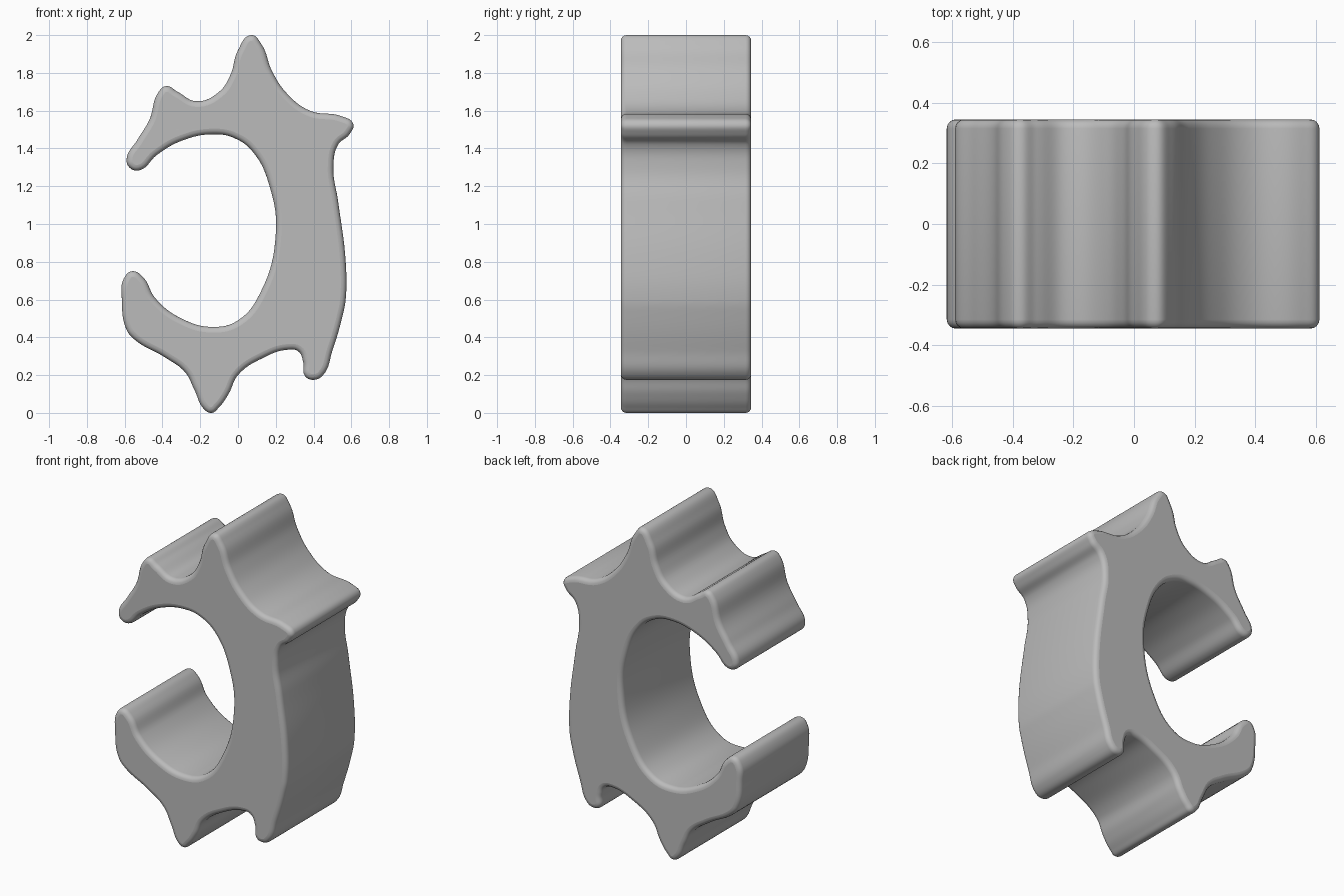
import bpy
from math import radians

default_cube = bpy.data.objects.get("Cube")
if default_cube:
    bpy.data.objects.remove(default_cube, do_unlink=True)

HALF_DEPTH = 0.345
ROUNDING = 0.03

# Outline sections, running clockwise from the top spike
upper_right = [(0.07, 2), (0.125, 1.95), (0.18, 1.81), (0.26, 1.69), (0.38, 1.6),
               (0.55, 1.57), (0.61, 1.53), (0.59, 1.475), (0.53, 1.42), (0.505, 1.3)]
spine = [(0.53, 1.12), (0.57, 0.8), (0.57, 0.6), (0.555, 0.52), (0.5, 0.33)]
foot = [(0.45, 0.2), (0.4, 0.175), (0.355, 0.195), (0.345, 0.27), (0.32, 0.325),
        (0.27, 0.335), (0.13, 0.29), (0, 0.2)]
bottom_spike = [(-0.05, 0.1), (-0.1, 0.03), (-0.14, 0), (-0.18, 0.02),
                (-0.23, 0.12), (-0.28, 0.215), (-0.38, 0.29)]
lower_hook = [(-0.55, 0.39), (-0.59, 0.44), (-0.615, 0.6), (-0.605, 0.71),
              (-0.56, 0.75), (-0.5, 0.715), (-0.44, 0.61)]
inner_hole = [(-0.3, 0.5), (-0.13, 0.455), (0, 0.49), (0.12, 0.64), (0.2, 0.95),
              (0.17, 1.19), (0.08, 1.38), (-0.02, 1.455), (-0.13, 1.475), (-0.3, 1.44)]
upper_hook = [(-0.43, 1.365), (-0.52, 1.285), (-0.57, 1.295), (-0.59, 1.34),
              (-0.53, 1.45), (-0.47, 1.55), (-0.42, 1.7), (-0.38, 1.73),
              (-0.32, 1.7), (-0.22, 1.65), (-0.1, 1.7), (-0.04, 1.79), (0, 1.92)]
outline = (upper_right + spine + foot + bottom_spike
           + lower_hook + inner_hole + upper_hook)


def make_material(name, colour):
    material = bpy.data.materials.new(name)
    material.use_nodes = True
    material.diffuse_color = colour
    shader = material.node_tree.nodes["Principled BSDF"]
    shader.inputs["Base Color"].default_value = colour
    return material


def extruded_shape(name, points, half_depth, rounding):
    """Closed smooth profile, extruded along y with rounded rims."""
    curve = bpy.data.curves.new(name, "CURVE")
    curve.dimensions = "2D"
    curve.fill_mode = "BOTH"
    curve.resolution_u = 8
    curve.extrude = half_depth - rounding
    curve.bevel_depth = rounding
    curve.bevel_resolution = 3
    curve.offset = -rounding
    spline = curve.splines.new("BEZIER")
    spline.bezier_points.add(len(points) - 1)
    spline.use_cyclic_u = True
    for knot, (x, z) in zip(spline.bezier_points, points):
        knot.co = (x, z, 0)
        knot.handle_left_type = knot.handle_right_type = "AUTO"
    shape = bpy.data.objects.new(name, curve)
    bpy.context.collection.objects.link(shape)
    shape.rotation_euler.x = radians(90)
    bpy.ops.object.select_all(action="DESELECT")
    shape.select_set(True)
    bpy.context.view_layer.objects.active = shape
    bpy.ops.object.convert(target="MESH")
    bpy.ops.object.transform_apply(location=False, rotation=True, scale=False)
    bpy.ops.object.shade_smooth_by_angle(angle=radians(35))
    return bpy.context.object


# Spiked open ring
ring = extruded_shape("spiked_ring", outline, HALF_DEPTH, ROUNDING)
ring.data.materials.clear()
ring.data.materials.append(make_material("plain grey", (0.5, 0.5, 0.5, 1)))
